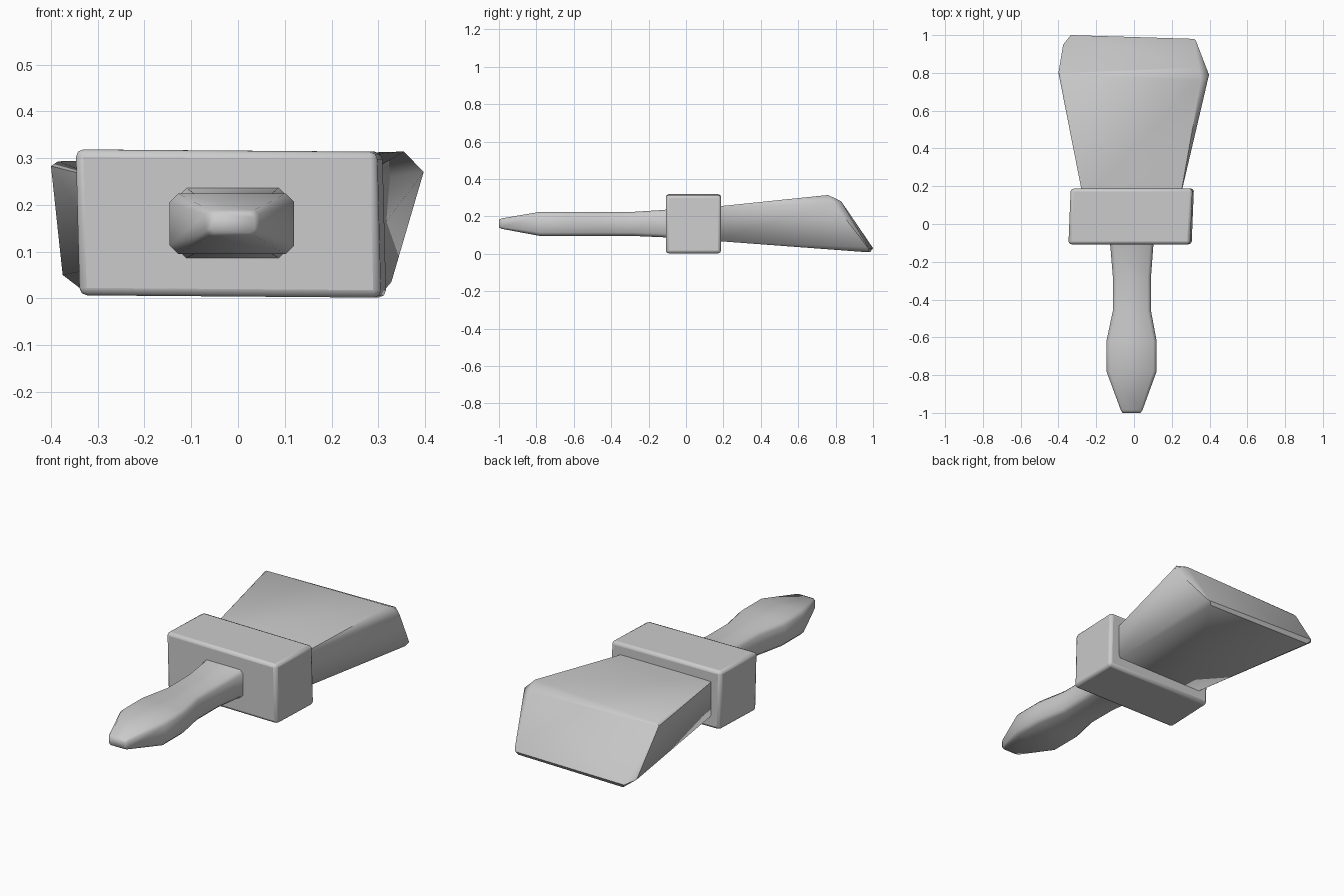
import bpy, bmesh, math
from mathutils import Vector

old = bpy.data.objects.get("Cube")
if old:
    bpy.data.objects.remove(old, do_unlink=True)

grey = bpy.data.materials.new("plain grey")
grey.use_nodes = True
COLOUR = (0.6, 0.6, 0.6, 1)
grey.diffuse_color = COLOUR
grey.node_tree.nodes["Principled BSDF"].inputs["Base Color"].default_value = COLOUR


def finish(name, bm, bevel=0, segments=2, angle=60):
    """Turn a bmesh into a smooth-shaded, optionally bevelled object."""
    bmesh.ops.recalc_face_normals(bm, faces=bm.faces)
    mesh = bpy.data.meshes.new(name)
    bm.to_mesh(mesh)
    bm.free()
    mesh.materials.append(grey)
    ob = bpy.data.objects.new(name, mesh)
    bpy.context.collection.objects.link(ob)
    bpy.ops.object.select_all(action='DESELECT')
    ob.select_set(True)
    bpy.context.view_layer.objects.active = ob
    if bevel:
        mod = ob.modifiers.new("soft edges", 'BEVEL')
        mod.width = bevel
        mod.segments = segments
        mod.limit_method = 'ANGLE'
        mod.angle_limit = math.radians(30)
    bpy.ops.object.shade_smooth_by_angle(angle=math.radians(angle))
    return ob


def section(bm, y, x0, x1, z0, z1, cut):
    """Rectangle with cut corners across the brush."""
    pts = [(x0 + cut, z0), (x1 - cut, z0), (x1, z0 + cut), (x1, z1 - cut),
           (x1 - cut, z1), (x0 + cut, z1), (x0, z1 - cut), (x0, z0 + cut)]
    return [bm.verts.new((x, y, z)) for x, z in pts]


def loft(bm, sections):
    rings = [section(bm, *s) for s in sections]
    for a, b in zip(rings, rings[1:]):
        for i in range(len(a)):
            j = (i + 1) % len(a)
            bm.faces.new((a[i], a[j], b[j], b[i]))
    bm.faces.new(rings[0])
    bm.faces.new(rings[-1])


# Handle: tapered tip, swollen grip, slim neck and flared root
bm = bmesh.new()
loft(bm, [
    (-1.0, -0.06, 0.035, 0.14, 0.182, 0.01),
    (-0.985, -0.07, 0.045, 0.133, 0.189, 0.01),
    (-0.78, -0.146, 0.12, 0.095, 0.224, 0.018),
    (-0.62, -0.146, 0.12, 0.095, 0.224, 0.018),
    (-0.46, -0.112, 0.09, 0.095, 0.224, 0.018),
    (-0.28, -0.112, 0.09, 0.095, 0.224, 0.018),
    (-0.12, -0.125, 0.102, 0.088, 0.234, 0.018),
    (-0.08, -0.135, 0.112, 0.082, 0.24, 0.018),
])
finish("handle", bm)

# Ferrule: slightly skewed block with rounded edges
bm = bmesh.new()
bmesh.ops.create_cube(bm, size=1)
for v in bm.verts:
    x, y, z = v.co
    v.co = (-0.015 + x * 0.645 + y * 0.012 - z * 0.008, 0.04 + y * 0.295,
            0.16 + z * 0.312 - x * 0.005)
finish("ferrule", bm, bevel=0.016)

# Bristles: flared wedge with a slanted end, hulled from its corners
corners = [
    (-0.27, 0.14, 0.07), (0.245, 0.14, 0.07), (-0.27, 0.14, 0.25), (0.245, 0.14, 0.25),
    (-0.4, 0.8, 0.283), (-0.385, 0.79, 0.293),
    (0.355, 0.76, 0.314), (0.397, 0.79, 0.27), (0.345, 0.83, 0.28),
    (-0.375, 0.95, 0.05), (-0.335, 1.0, 0.03), (-0.32, 0.985, 0.008),
    (0.328, 0.97, 0.035), (0.318, 0.98, 0.025), (0.305, 0.97, 0.008),
]
bm = bmesh.new()
verts = [bm.verts.new(Vector(c)) for c in corners]
bmesh.ops.convex_hull(bm, input=verts)
bmesh.ops.dissolve_limit(bm, angle_limit=math.radians(2), verts=bm.verts, edges=bm.edges)
finish("bristles", bm, angle=50)
